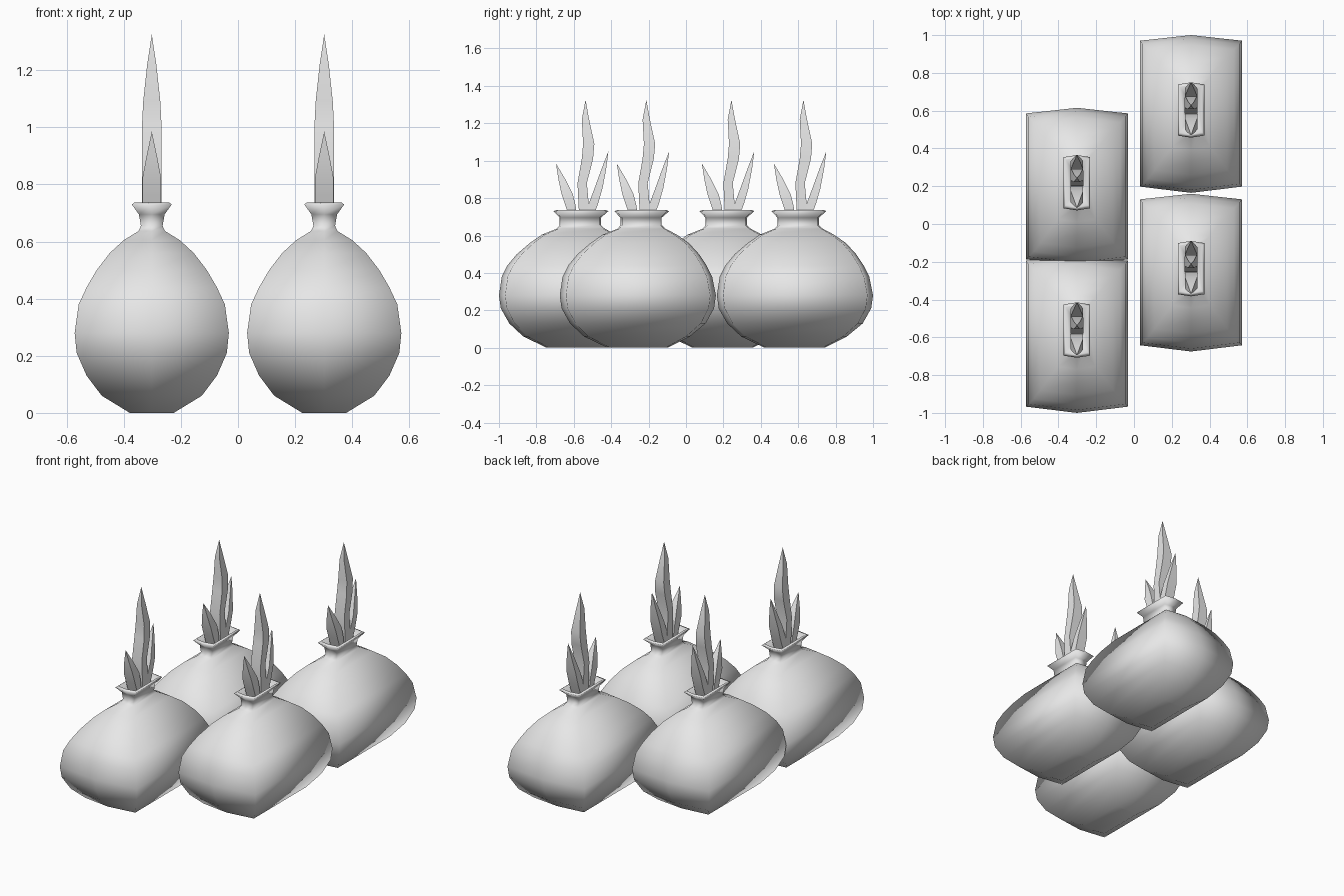
import bpy
import bmesh

cube = bpy.data.objects.get("Cube")
if cube:
    bpy.data.objects.remove(cube, do_unlink=True)

grey = bpy.data.materials.new("light grey")
grey.use_nodes = True
grey.diffuse_color = (0.8, 0.8, 0.8, 1)
grey.node_tree.nodes["Principled BSDF"].inputs["Base Color"].default_value = (0.8, 0.8, 0.8, 1)


def six_sided(z, half, front, back):
    """Box-like ring with slightly pointed front and back ends."""
    k = 0.925
    return [(0, front, z), (half, front * k, z), (half, back * k, z),
            (0, back, z), (-half, back * k, z), (-half, front * k, z)]


def four_sided(z, half, front, back):
    return [(-half, front, z), (half, front, z), (half, back, z), (-half, back, z)]


def loft(name, rings, angle, tip=None):
    """Skin a stack of rings, closing the top with a cap or a point."""
    bm = bmesh.new()
    loops = [[bm.verts.new(p) for p in ring] for ring in rings]
    n = len(loops[0])
    for low, high in zip(loops, loops[1:]):
        for i in range(n):
            j = (i + 1) % n
            bm.faces.new((low[i], low[j], high[j], high[i]))
    bm.faces.new(loops[0][::-1])
    if tip:
        point = bm.verts.new(tip)
        for i in range(n):
            bm.faces.new((loops[-1][i], loops[-1][(i + 1) % n], point))
    else:
        bm.faces.new(loops[-1])
    bmesh.ops.recalc_face_normals(bm, faces=bm.faces)
    mesh = bpy.data.meshes.new(name)
    bm.to_mesh(mesh)
    bm.free()
    mesh.materials.append(grey)
    obj = bpy.data.objects.new(name, mesh)
    bpy.context.collection.objects.link(obj)
    bpy.ops.object.select_all(action='DESELECT')
    obj.select_set(True)
    bpy.context.view_layer.objects.active = obj
    if angle is None:
        bpy.ops.object.shade_smooth()
    else:
        bpy.ops.object.shade_smooth_by_angle(angle=angle)
    return obj


# Bulb profile with neck, flared rim and hollow: height, half width, front, back
bulb = [(0, .077, -.185, .137), (.06, .175, -.31, .255), (.13, .228, -.385, .34),
        (.21, .263, -.43, .385), (.28, .27, -.44, .395), (.38, .256, -.425, .375),
        (.44, .228, -.395, .345), (.50, .193, -.345, .305), (.56, .147, -.275, .25),
        (.605, .098, -.21, .185), (.637, .046, -.13, .125), (.655, .038, -.115, .105),
        (.695, .045, -.115, .105), (.73, .07, -.148, .145), (.737, .06, -.13, .13),
        (.70, .035, -.09, .09)]

# Sprout blades: height, half width, front, back, then the tip
blades = {
    "middle_sprout": ([(.69, .033, -.01, .035), (.77, .034, -.015, .04), (.88, .034, -.02, .03),
                       (1.01, .034, .003, .063), (1.09, .03, .01, .07), (1.22, .016, .003, .042)],
                      (0, .023, 1.325)),
    "front_sprout": ([(.69, .033, -.06, -.02), (.76, .033, -.085, -.03), (.82, .033, -.105, -.045),
                      (.90, .018, -.122, -.085)], (0, -.135, .985)),
    "back_sprout": ([(.69, .033, .02, .06), (.77, .033, .04, .09), (.85, .033, .07, .113),
                     (.955, .017, .108, .133)], (0, .145, 1.05)),
}

# Four staggered bulbs in two rows
places = {"left_back": (.302, .605), "left_front": (.302, -.235),
          "right_back": (-.302, .22), "right_front": (-.302, -.56)}

for place, (x, y) in places.items():
    parts = [loft(place + "_bulb", [six_sided(*r) for r in bulb], None)]
    for name, (rings, tip) in blades.items():
        parts.append(loft(place + "_" + name, [four_sided(*r) for r in rings], 0.5, tip))
    for part in parts:
        part.location = (x, y, 0)
